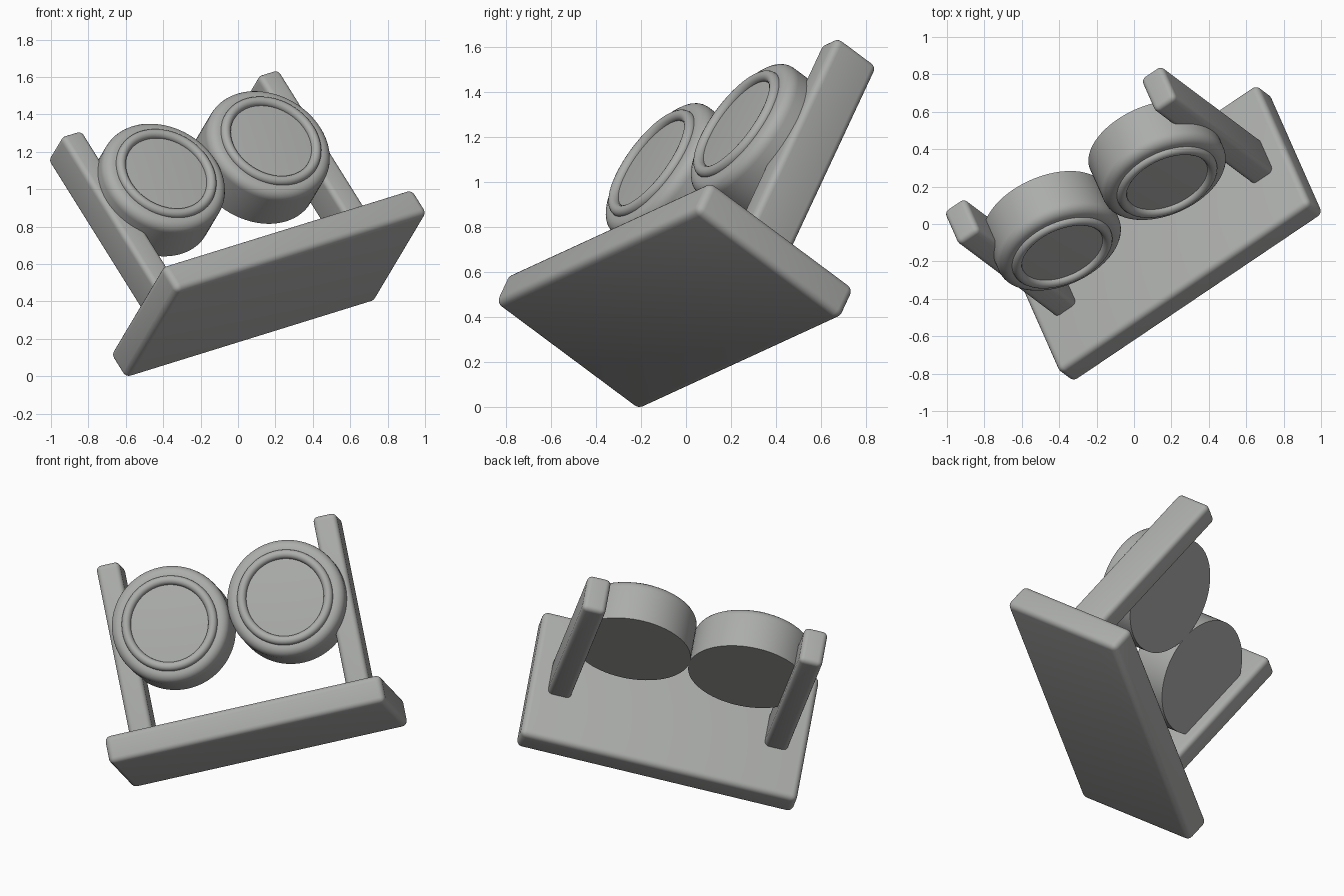
import bpy, bmesh, math
from mathutils import Matrix, Vector

if "Cube" in bpy.data.objects:
    bpy.data.objects.remove(bpy.data.objects["Cube"], do_unlink=True)

# One plain grey for everything
grey = bpy.data.materials.new("plain_grey")
grey.use_nodes = True
colour = (0.41, 0.42, 0.405, 1)
grey.diffuse_color = colour
grey.node_tree.nodes["Principled BSDF"].inputs["Base Color"].default_value = colour

# Tilted frame of the whole assembly: width, front direction and up
width = Vector((0.803, 0.541, 0.249)).normalized()
front = Vector((0.34, -0.752, 0.564))
front = (front - width * front.dot(width)).normalized()
up = width.cross(-front)
frame = Matrix((width, -front, up)).transposed().to_4x4()
frame.translation = (0.165, -0.05, 0.495)


def finish(name, bm, place):
    """Turn a bmesh into a smooth object placed in the tilted frame."""
    mesh = bpy.data.meshes.new(name)
    bm.to_mesh(mesh)
    bm.free()
    mesh.materials.append(grey)
    obj = bpy.data.objects.new(name, mesh)
    bpy.context.collection.objects.link(obj)
    obj.matrix_world = frame @ place
    bpy.ops.object.select_all(action="DESELECT")
    obj.select_set(True)
    bpy.context.view_layer.objects.active = obj
    bpy.ops.object.shade_smooth_by_angle(angle=math.radians(35))


def rounded_box(name, size, centre, radius):
    bm = bmesh.new()
    bmesh.ops.create_cube(bm, size=1)
    bmesh.ops.scale(bm, vec=size, verts=bm.verts)
    bmesh.ops.bevel(bm, geom=bm.edges[:], offset=radius, segments=5,
                    profile=0.5, affect="EDGES")
    finish(name, bm, Matrix.Translation(centre))


def lens_drum(name, place, radius, depth, bevel):
    """Drum whose front rim is rounded and whose back edge is sharp."""
    bm = bmesh.new()
    bmesh.ops.create_cone(bm, cap_ends=True, segments=72, radius1=radius,
                          radius2=radius, depth=depth)
    bmesh.ops.translate(bm, vec=(0, 0, -depth / 2), verts=bm.verts)
    rim = [e for e in bm.edges if all(v.co.z > -depth / 2 for v in e.verts)]
    bmesh.ops.bevel(bm, geom=rim, offset=bevel, segments=6,
                    profile=0.5, affect="EDGES")
    finish(name, bm, place)


def ring(name, place, major, minor):
    bm = bmesh.new()
    circle = bmesh.ops.create_circle(bm, segments=16, radius=minor)
    bmesh.ops.rotate(bm, verts=bm.verts, matrix=Matrix.Rotation(math.pi / 2, 3, "X"))
    bmesh.ops.translate(bm, vec=(major, 0, 0), verts=circle["verts"])
    bmesh.ops.spin(bm, geom=bm.verts[:] + bm.edges[:], cent=(0, 0, 0),
                   axis=(0, 0, 1), angle=math.tau, steps=72, use_merge=True)
    bmesh.ops.remove_doubles(bm, verts=bm.verts, dist=0.0001)
    bmesh.ops.recalc_face_normals(bm, faces=bm.faces)
    finish(name, bm, place)


# Base slab
rounded_box("base_slab", (1.67, 0.85, 0.17), (0, 0, 0), 0.035)

# Mirrored posts, drums and front rings
for side, sign in (("right", -1), ("left", 1)):
    rounded_box(side + "_post", (0.14, 0.235, 1.10), (sign * 0.655, 0, 0.60), 0.03)
    place = (Matrix.Translation((sign * 0.349, -0.222, 0.697))
             @ Matrix.Rotation(math.pi / 2, 4, "X"))
    lens_drum(side + "_drum", place, 0.35, 0.27, 0.055)
    ring(side + "_ring", place, 0.257, 0.027)
